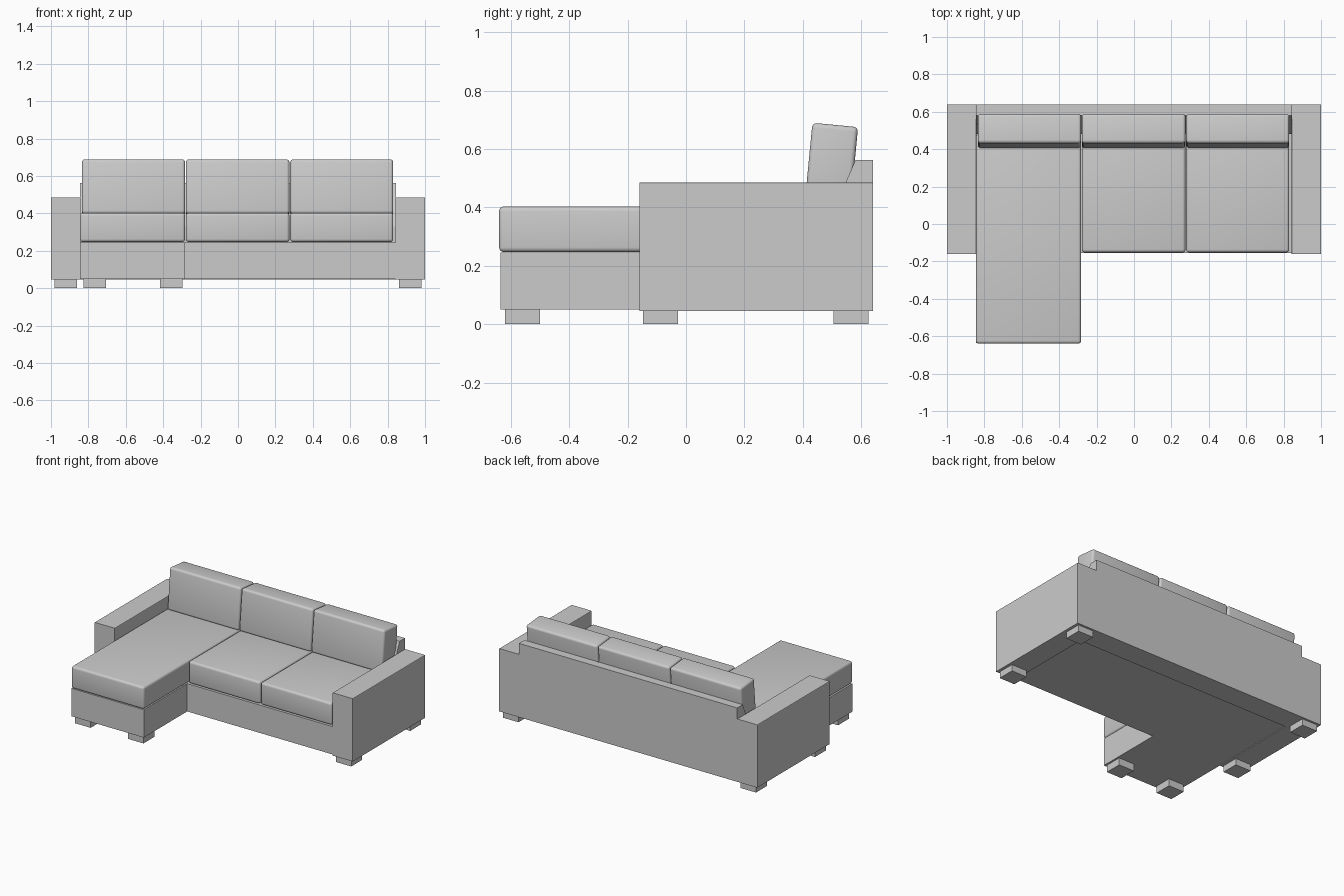
import bpy, bmesh, math
from mathutils import Matrix, Vector

cube = bpy.data.objects.get("Cube")
if cube:
    bpy.data.objects.remove(cube, do_unlink=True)

fabric = bpy.data.materials.new("grey fabric")
fabric.use_nodes = True
grey = (0.6, 0.6, 0.6, 1)
fabric.diffuse_color = grey
fabric.node_tree.nodes["Principled BSDF"].inputs["Base Color"].default_value = grey


def finish(name, bm):
    bmesh.ops.recalc_face_normals(bm, faces=bm.faces)
    mesh = bpy.data.meshes.new(name)
    bm.to_mesh(mesh)
    bm.free()
    mesh.materials.append(fabric)
    obj = bpy.data.objects.new(name, mesh)
    bpy.context.collection.objects.link(obj)
    return obj


def box(name, x, y, z):
    """Box from (min, max) pairs along each axis."""
    bm = bmesh.new()
    bmesh.ops.create_cube(bm, size=1)
    size = Vector((x[1] - x[0], y[1] - y[0], z[1] - z[0]))
    centre = Vector((x[0] + x[1], y[0] + y[1], z[0] + z[1])) / 2
    bm.transform(Matrix.Translation(centre) @ Matrix.Diagonal(size).to_4x4())
    return finish(name, bm)


def extrude_profile(name, profile, x):
    """Side profile of (y, z) points swept from x[0] to x[1]."""
    bm = bmesh.new()
    face = bm.faces.new([bm.verts.new((x[0], y, z)) for y, z in profile])
    swept = bmesh.ops.extrude_face_region(bm, geom=[face])["geom"]
    verts = [v for v in swept if isinstance(v, bmesh.types.BMVert)]
    bmesh.ops.translate(bm, verts=verts, vec=(x[1] - x[0], 0, 0))
    return finish(name, bm)


def cushion(name, x, y, z):
    """Box with soft rounded edges and smooth shading."""
    obj = box(name, x, y, z)
    bevel = obj.modifiers.new("soft edges", "BEVEL")
    bevel.width = 0.016
    bevel.segments = 4
    for p in obj.data.polygons:
        p.use_smooth = True
    return obj


# Frame: seat base, chaise base and sloped back rest
box("seat_base", (-0.845, 0.845), (-0.155, 0.5), (0.05, 0.245))
box("chaise_base", (-0.845, -0.285), (-0.635, -0.155), (0.05, 0.245))
extrude_profile("back_frame",
                [(0.64, 0.045), (0.64, 0.562), (0.58, 0.562), (0.48, 0.33), (0.48, 0.045)],
                (-0.845, 0.845))

# Arms with finely eased top edges
for side, s in (("left", 1), ("right", -1)):
    arm = box(side + "_arm", sorted((s * 0.843, s)), (-0.16, 0.64), (0.045, 0.485))
    bm = bmesh.new()
    bm.from_mesh(arm.data)
    top = [e for e in bm.edges
           if all(v.co.z > 0.4 for v in e.verts) and abs(e.verts[0].co.y - e.verts[1].co.y) > 0.5]
    bmesh.ops.bevel(bm, geom=top, offset=0.005, segments=2, affect="EDGES", profile=0.5)
    bm.to_mesh(arm.data)
    bm.free()

# Seat and back cushions
places = {"right": (-0.835, -0.283), "middle": (-0.279, 0.275), "left": (0.279, 0.83)}
for name, x in places.items():
    if name == "right":
        cushion("chaise_cushion", (-0.845, -0.283), (-0.64, 0.48), (0.247, 0.403))
    else:
        cushion(name + "_seat_cushion", x, (-0.152, 0.48), (0.247, 0.403))
    back = cushion(name + "_back_cushion", x, (0, 0.157), (0, 0.292))
    back.location = (0, 0.405, 0.399)
    back.rotation_euler.x = math.radians(-5.5)

# Square block feet
feet = [(0.92, -0.087), (0.92, 0.565), (-0.92, -0.087), (-0.92, 0.565),
        (-0.767, -0.56), (-0.358, -0.56)]
for i, (x, y) in enumerate(feet):
    box(f"foot_{i + 1}", (x - 0.06, x + 0.06), (y - 0.06, y + 0.06), (0, 0.05))
